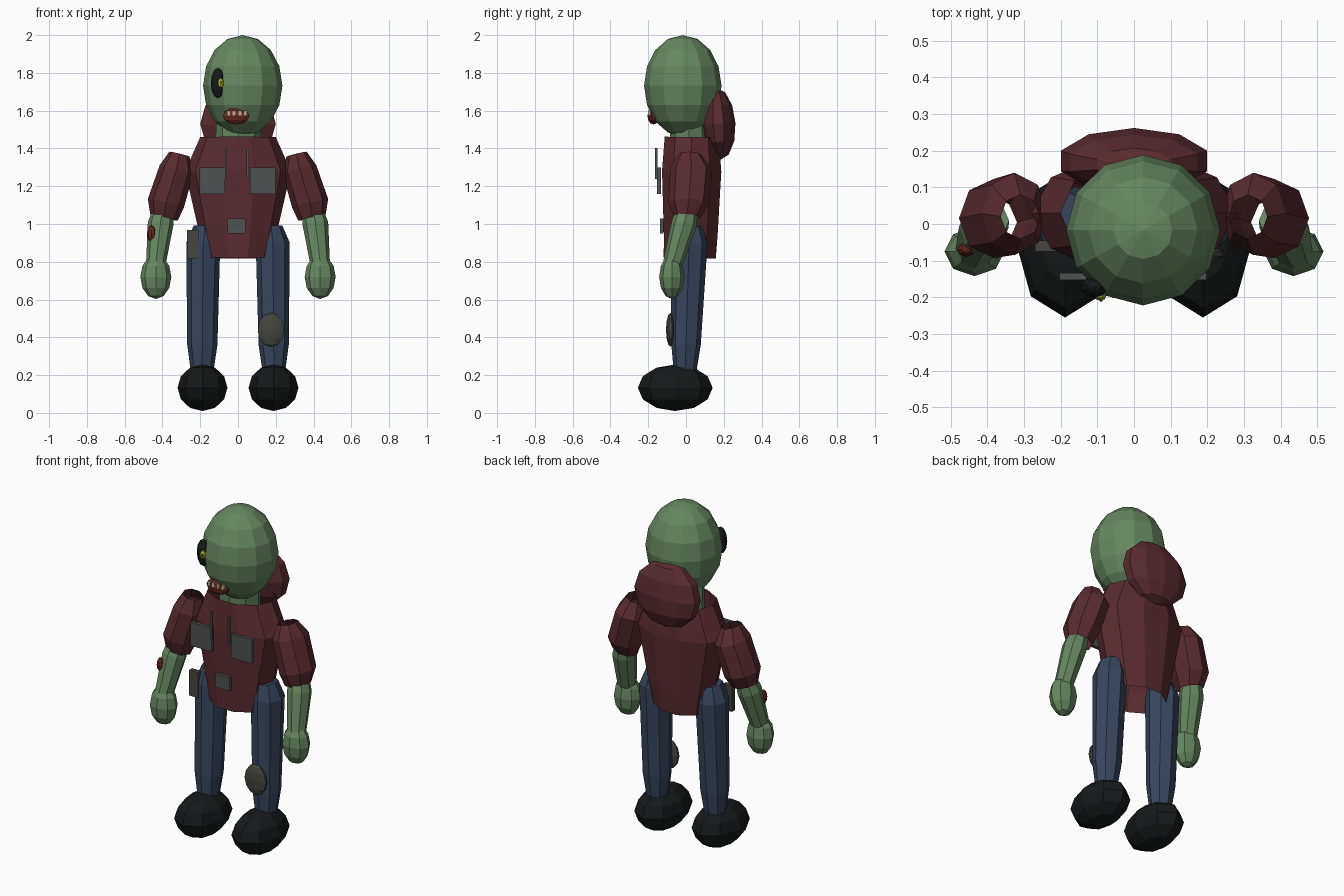
import bpy, bmesh, math
from mathutils import Vector, Matrix

if "Cube" in bpy.data.objects:
    bpy.data.objects.remove(bpy.data.objects["Cube"])


def material(name, color):
    m = bpy.data.materials.new(name)
    m.diffuse_color = (*color, 1)
    m.use_nodes = True
    m.node_tree.nodes["Principled BSDF"].inputs["Base Color"].default_value = m.diffuse_color
    return m


SKIN = material("green_skin", (0.135, 0.24, 0.12))
CLOTH = material("maroon_cloth", (0.10, 0.025, 0.03))
DENIM = material("blue_denim", (0.04, 0.062, 0.11))
BLACK = material("black", (0.008, 0.01, 0.01))
PATCH = material("grey_patch", (0.075, 0.085, 0.08))
BROWN = material("knee_patch", (0.06, 0.06, 0.05))
FLESH = material("raw_flesh", (0.13, 0.02, 0.015))
YELLOW = material("eye_yellow", (0.5, 0.5, 0.03))
TOOTH = material("tooth", (0.5, 0.45, 0.3))


def finish(name, bm, mat):
    bmesh.ops.recalc_face_normals(bm, faces=bm.faces)
    me = bpy.data.meshes.new(name)
    bm.to_mesh(me)
    bm.free()
    me.materials.append(mat)
    ob = bpy.data.objects.new(name, me)
    bpy.context.collection.objects.link(ob)
    return ob


def ellipsoid(name, center, radii, mat, seg=8, rings=6, tilt=0):
    bm = bmesh.new()
    bmesh.ops.create_uvsphere(bm, u_segments=seg, v_segments=rings, radius=1)
    bm.transform(Matrix.Translation(center) @ Matrix.Rotation(tilt, 4, 'X')
                 @ Matrix.Diagonal((*radii, 1)))
    return finish(name, bm, mat)


def box(name, center, size, mat):
    bm = bmesh.new()
    bmesh.ops.create_cube(bm, size=1)
    bm.transform(Matrix.Translation(center) @ Matrix.Diagonal((*size, 1)))
    return finish(name, bm, mat)


def tube(name, rings, mat, n=8, caps=False, phase=0.0):
    """Loft of elliptical rings (x, y, z, rx, ry) set square to the tube's axis."""
    bm = bmesh.new()
    axis = Vector(rings[-1][:3]) - Vector(rings[0][:3])
    if axis.z < 0:
        axis.negate()
    rot = Vector((0, 0, 1)).rotation_difference(axis)
    loops = []
    for x, y, z, rx, ry in rings:
        loop = []
        for i in range(n):
            a = phase + math.tau * i / n
            off = rot @ Vector((rx * math.cos(a), ry * math.sin(a), 0))
            loop.append(bm.verts.new(Vector((x, y, z)) + off))
        loops.append(loop)
    for a, b in zip(loops, loops[1:]):
        for i in range(n):
            j = (i + 1) % n
            bm.faces.new((a[i], a[j], b[j], b[i]))
    if caps:
        bm.faces.new(loops[0])
        bm.faces.new(loops[-1])
    return finish(name, bm, mat)


# Head, neck and hood
ellipsoid("head", (0.025, -0.017, 1.732), (0.21, 0.205, 0.268), SKIN, 12, 8)
tube("neck", [(0, 0.02, 1.38, 0.12, 0.10), (0.005, 0.01, 1.6, 0.12, 0.10)], SKIN, 8, True)
ellipsoid("hood", (0, 0.172, 1.53), (0.21, 0.09, 0.19), CLOTH, 10, 6, 0.06)

# Jacket body, open at hem and collar
tube("jacket", [(0, 0.02, 0.82, 0.17, 0.145), (0, 0.025, 0.95, 0.205, 0.15),
                (0, 0.03, 1.28, 0.28, 0.165), (0, 0.03, 1.46, 0.20, 0.15)],
     CLOTH, 10)

# Limbs, mirrored left and right
for side, s in (("left", -1), ("right", 1)):
    tube(side + "_sleeve", [(s * 0.31, 0.02, 1.37, 0.055, 0.06),
                            (s * 0.325, 0.028, 1.29, 0.092, 0.112),
                            (s * 0.382, 0.015, 1.11, 0.098, 0.108),
                            (s * 0.392, 0.005, 1.035, 0.075, 0.07)], CLOTH)
    tube(side + "_forearm", [(s * 0.395, 0.01, 1.08, 0.055, 0.055),
                             (s * 0.41, -0.01, 1.00, 0.068, 0.068),
                             (s * 0.435, -0.07, 0.79, 0.052, 0.052)], SKIN, 8, True)
    ellipsoid(side + "_hand", (s * 0.435, -0.075, 0.72), (0.082, 0.067, 0.117), SKIN)
    tube(side + "_leg", [(s * 0.175, 0.015, 0.99, 0.06, 0.07),
                         (s * 0.184, 0.017, 0.90, 0.09, 0.097),
                         (s * 0.189, 0.0, 0.36, 0.08, 0.078),
                         (s * 0.19, -0.005, 0.22, 0.06, 0.06)], DENIM, 8, True)
    ellipsoid(side + "_shoe", (s * 0.188, -0.057, 0.133), (0.132, 0.198, 0.123), BLACK)
    # Chest pockets and hood cords
    box(side + "_pocket", (s * 0.133 - 0.003, -0.143, 1.23), (0.135, 0.02, 0.14), PATCH)
    box(side + "_cord", (s * 0.057 - 0.006, -0.158, 1.32), (0.012, 0.012, 0.165), PATCH)

# Sewn patches
box("belly_patch", (-0.008, -0.128, 0.99), (0.095, 0.02, 0.08), PATCH)
box("hip_patch", (-0.24, -0.06, 0.893), (0.06, 0.03, 0.15), BROWN)
ellipsoid("knee_patch", (0.175, -0.082, 0.44), (0.073, 0.024, 0.09), BROWN, 10, 6)

# Face
ellipsoid("eye_socket", (-0.107, -0.172, 1.746), (0.039, 0.03, 0.08), BLACK, 10, 6)
ellipsoid("eye", (-0.092, -0.195, 1.747), (0.017, 0.014, 0.025), YELLOW)
ellipsoid("pupil", (-0.090, -0.207, 1.747), (0.005, 0.005, 0.008), BLACK, 6, 4)
ellipsoid("mouth", (-0.01, -0.172, 1.572), (0.073, 0.032, 0.045), FLESH, 10, 6)
for i, x in enumerate((-0.05, -0.02, 0.01, 0.04)):
    box(f"tooth_{i + 1}", (x, -0.195, 1.588), (0.016, 0.014, 0.026), TOOTH)

# Forearm wound
ellipsoid("wound", (-0.458, -0.07, 0.95), (0.024, 0.02, 0.042), FLESH)
